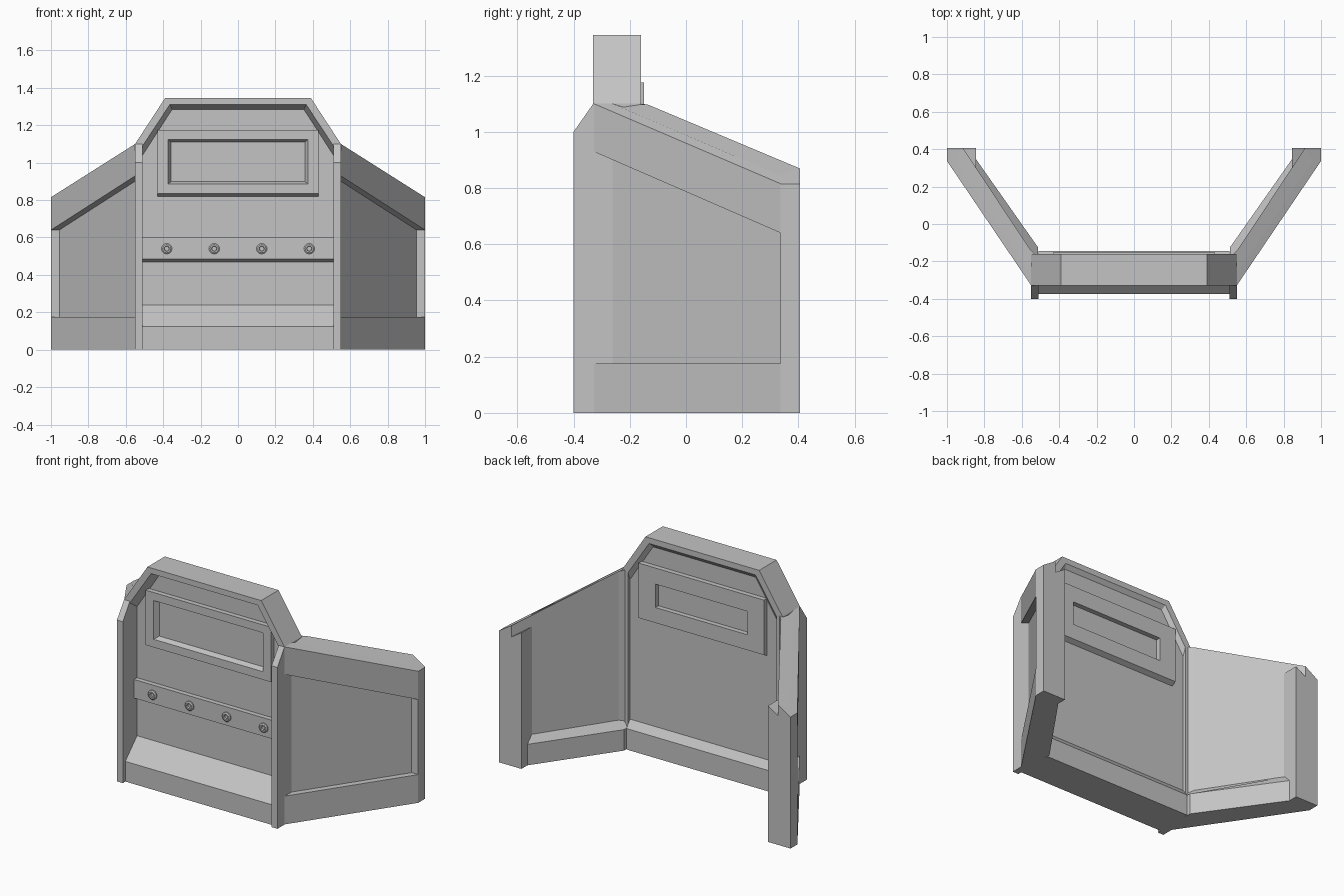
import bpy
import bmesh
import math

cube = bpy.data.objects.get("Cube")
if cube:
    bpy.data.objects.remove(cube)

grey = bpy.data.materials.new("plain_grey")
grey.use_nodes = True
grey.diffuse_color = (0.55, 0.55, 0.55, 1)
grey.node_tree.nodes["Principled BSDF"].inputs["Base Color"].default_value = grey.diffuse_color


def finish(name, bm):
    bmesh.ops.recalc_face_normals(bm, faces=bm.faces)
    mesh = bpy.data.meshes.new(name)
    bm.to_mesh(mesh)
    bm.free()
    mesh.materials.append(grey)
    ob = bpy.data.objects.new(name, mesh)
    bpy.context.collection.objects.link(ob)
    return ob


def loft(name, rings, caps=True, loop=False, closed=True):
    """Skin a list of point rings; loop joins the last ring to the first."""
    bm = bmesh.new()
    vs = [[bm.verts.new(p) for p in r] for r in rings]
    n = len(rings[0])
    pairs = list(zip(vs, vs[1:])) + ([(vs[-1], vs[0])] if loop else [])
    for a, b in pairs:
        for i in range(n if closed else n - 1):
            j = (i + 1) % n
            bm.faces.new((a[i], a[j], b[j], b[i]))
    if not closed:
        for i in (0, n - 1):
            bm.faces.new([r[i] for r in vs])
    elif caps:
        bm.faces.new(vs[0])
        bm.faces.new(vs[-1])
    return finish(name, bm)


def bar(name, profile, x0, x1):
    """Extrude a (y, z) profile along x."""
    return loft(name, [[(x, y, z) for y, z in profile] for x in (x0, x1)])


def slab(name, plan, low, high, side):
    """Plan polygon with bottom and top heights given by functions."""
    return loft(name, [[(side * x, y, h(x, y)) for x, y in plan] for h in (low, high)])


def arch(w, shoulder, top_w, top, y):
    half = [(w, 0), (w, shoulder), (top_w, top)]
    return [(-x, y, z) for x, z in half] + [(x, y, z) for x, z in reversed(half)]


def rect(w, z0, z1, y):
    return [(-w, y, z0), (w, y, z0), (w, y, z1), (-w, y, z1)]


FRONT, BACK = -0.26, -0.18
outer = (0.55, 1.1, 0.39, 1.345)
lip = (0.51, 1.09, 0.365, 1.31)
inner = (0.51, 1.04, 0.352, 1.285)

# Arched frame around the centre panel
loft("arch_frame", [arch(*outer, -0.33), arch(*lip, -0.33), arch(*inner, FRONT),
                    arch(*inner, BACK), arch(*lip, -0.16), arch(*outer, -0.16)],
     loop=True, closed=False)

# Centre panel with an opening behind the window surround
panel = loft("centre_panel", [arch(*inner, FRONT), arch(*inner, BACK)])
cutter = loft("window_cutter", [rect(0.4, 0.86, 1.15, -0.5), rect(0.4, 0.86, 1.15, 0)])
cut = panel.modifiers.new("window", "BOOLEAN")
cut.operation = "DIFFERENCE"
cut.object = cutter
cut.solver = "EXACT"
graph = bpy.context.evaluated_depsgraph_get()
cut_mesh = bpy.data.meshes.new_from_object(panel.evaluated_get(graph))
panel.modifiers.clear()
panel.data = cut_mesh
bpy.data.objects.remove(cutter)

# Window surround with a funnel-shaped opening
loft("window_surround", [
    rect(0.43, 0.82, 1.175, FRONT), rect(0.43, 0.835, 1.175, -0.29),
    rect(0.375, 0.885, 1.125, -0.29), rect(0.315, 0.93, 1.075, -0.19),
    rect(0.315, 0.93, 1.075, -0.15), rect(0.43, 0.835, 1.175, -0.15),
    rect(0.43, 0.82, 1.175, BACK)], loop=True)

# Sloped plinth and bolted strip
bar("plinth", [(-0.375, 0), (-0.375, 0.125), (FRONT, 0.24), (BACK, 0.175),
               (-0.145, 0.13), (-0.145, 0)], -0.51, 0.51)
bar("bolt_strip", [(FRONT, 0.6), (-0.29, 0.6), (-0.29, 0.485), (FRONT, 0.47)], -0.51, 0.51)


def circle(cx, y, r):
    angles = [math.tau * i / 12 for i in range(12)]
    return [(cx + r * math.cos(a), y, 0.54 + r * math.sin(a)) for a in angles]


for i in range(4):
    cx = -0.381 + 0.254 * i
    loft(f"bolt_{i + 1}", [circle(cx, y, r) for y, r in (
        (-0.285, 0.029), (-0.297, 0.029), (-0.302, 0.022),
        (-0.302, 0.014), (-0.292, 0.012))])


# Height rules for the wings
def floor(x, y):
    return 0


def wing_top(x, y):
    return min(1.1, 1.1 - 0.633 * (x - 0.55))


def band_bottom(x, y):
    return 0.64 + 0.435 * (0.337 - y)


def sill_top(x, y):
    return 0.175


def post_top(x, y):
    return wing_top(x, y) - 0.07


band = [(0.55, -0.328), (1, 0.337), (0.955, 0.337), (0.55, -0.262)]

for side, word in ((1, "left"), (-1, "right")):
    # Front edge post
    edge = [(-0.4, 0), (-0.4, 1), (-0.33, 1.1), (-0.16, 1.1), (-0.16, 0)]
    bar(f"{word}_front_post", edge, side * 0.51, side * 0.55)
    # Swept wing: core, raised outer bands and end post
    slab(f"{word}_wing_panel", [(0.55, -0.262), (0.955, 0.337), (0.914, 0.405),
                                (0.556, -0.134), (0.53, -0.16), (0.53, -0.25)],
         floor, wing_top, side)
    slab(f"{word}_wing_upper_band", band, band_bottom, wing_top, side)
    slab(f"{word}_wing_sill", band, floor, sill_top, side)
    slab(f"{word}_wing_end_post", [(1, 0.337), (1, 0.405), (0.914, 0.405), (0.955, 0.337)],
         floor, wing_top, side)
    slab(f"{word}_wing_inner_post", [(0.845, 0.405), (0.914, 0.405), (0.845, 0.301)],
         floor, post_top, side)
    # Chamfered ledge along the inside foot of the wing
    slab(f"{word}_wing_inner_ledge", [(0.845, 0.347), (0.513, -0.125), (0.513, -0.16),
                                      (0.54, -0.16), (0.88, 0.354)],
         floor, lambda x, y: 0.175 if (x, y) in ((0.54, -0.16), (0.88, 0.354)) else 0.13, side)
